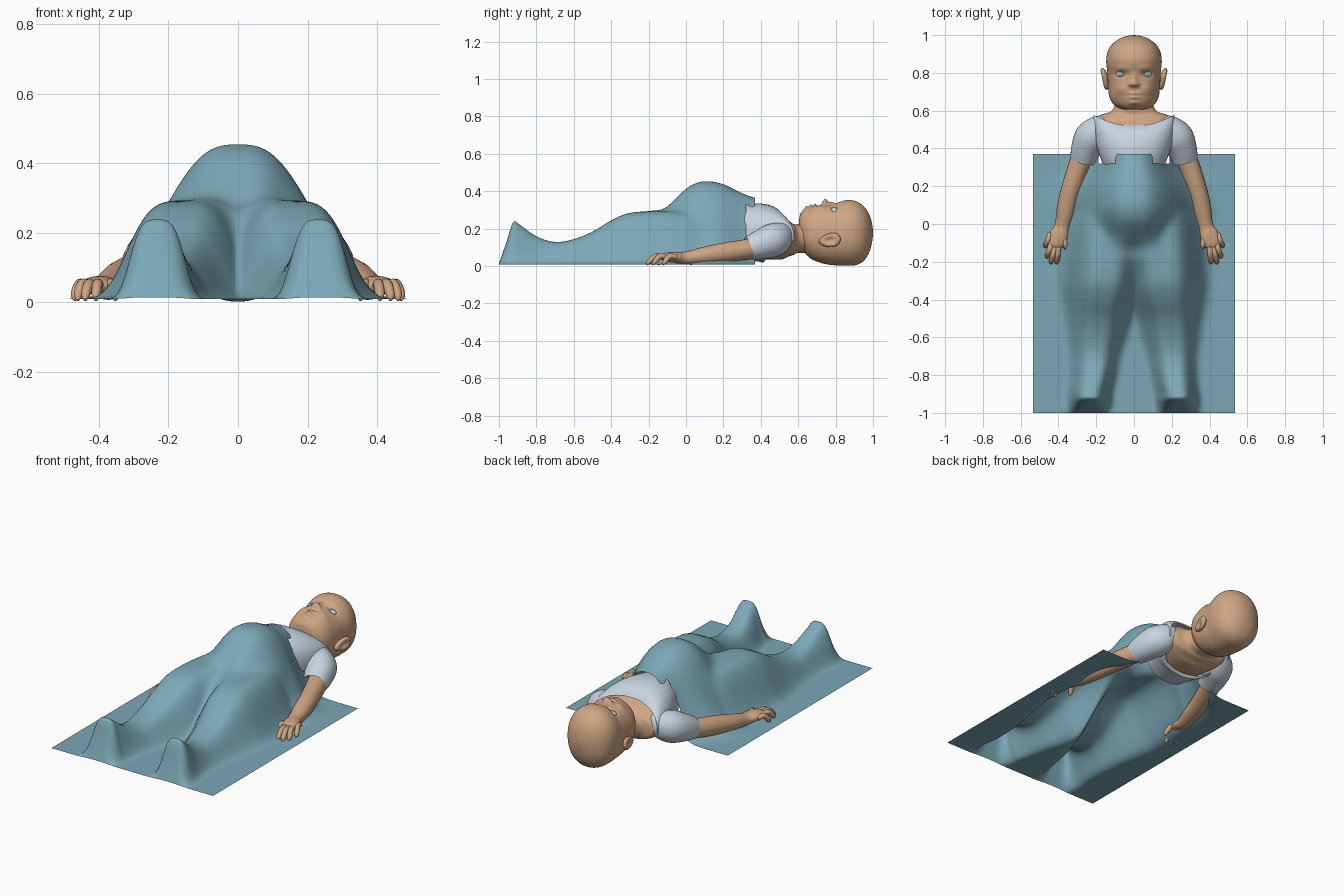
import bpy
import bmesh
import math
from mathutils import Vector

cube = bpy.data.objects.get("Cube")
if cube:
    bpy.data.objects.remove(cube)


def material(name, *colour):
    mat = bpy.data.materials.new(name)
    mat.use_nodes = True
    mat.diffuse_color = (*colour, 1)
    mat.node_tree.nodes["Principled BSDF"].inputs["Base Color"].default_value = (*colour, 1)
    return mat


skin = material("skin", 0.62, 0.38, 0.23)
blanket_blue = material("blanket blue", 0.2, 0.39, 0.47)
shirt_white = material("pale shirt", 0.58, 0.66, 0.75)
eye_white = material("eye white", 0.65, 0.65, 0.65)
iris_blue = material("iris blue", 0.2, 0.45, 0.55)


def finish(name, bm, *mats):
    mesh = bpy.data.meshes.new(name)
    bm.to_mesh(mesh)
    bm.free()
    for mat in mats:
        mesh.materials.append(mat)
    mesh.shade_smooth()
    obj = bpy.data.objects.new(name, mesh)
    bpy.context.collection.objects.link(obj)
    return obj


def refine(rows, steps):
    """Smooth curve through rows of numbers."""
    rows = [Vector(row) for row in rows]
    padded = [rows[0]] + rows + [rows[-1]]
    dense = []
    for a, b, c, d in zip(padded, padded[1:], padded[2:], padded[3:]):
        for i in range(steps):
            t = i / steps
            dense.append(b + (c - a) * (t / 2) + (a * 2 - b * 5 + c * 4 - d) * (t * t / 2)
                         + (b * 3 - a - c * 3 + d) * (t ** 3 / 2))
    return dense + [rows[-1]]


def lookup(dense, y):
    for a, b in zip(dense, dense[1:]):
        if a[0] <= y < b[0]:
            return a.lerp(b, (y - a[0]) / (b[0] - a[0]))
    return dense[0] if y < dense[0][0] else dense[-1]


def bump(offset, half_width, power):
    return math.exp(-math.log(2) * (abs(offset) / half_width) ** power)


def signed_power(value, power):
    return math.copysign(abs(value) ** power, value)


def skin_rings(rings, closed):
    bm = bmesh.new()
    loops = [[bm.verts.new(p) for p in ring] for ring in rings]
    for low, high in zip(loops, loops[1:]):
        for i in range(len(low)):
            j = (i + 1) % len(low)
            bm.faces.new((low[i], low[j], high[j], high[i]))
    if closed:
        bm.faces.new(loops[0])
        bm.faces.new(loops[-1])
    bmesh.ops.recalc_face_normals(bm, faces=bm.faces)
    return bm


def body_loft(rows, steps, sides, power=2, closed=True):
    """Upright sections along y; rows are y, half width, bottom, top."""
    rings = []
    for y, w, low, high in refine(rows, steps):
        ring = []
        for i in range(sides):
            a = math.tau * i / sides
            ring.append((w * signed_power(math.cos(a), 2 / power), y,
                         (low + high) / 2 + (high - low) / 2 * signed_power(math.sin(a), 2 / power)))
        rings.append(ring)
    return skin_rings(rings, closed)


def tube(name, rows, mat, side=1, steps=5, sides=20, closed=True):
    """Limb along a path; rows are x, y, z, half width, half height."""
    dense = refine([r[:3] for r in rows], steps)
    sizes = refine([(r[3], r[4], 0) for r in rows], steps)
    rings = []
    for i, p in enumerate(dense):
        along = (dense[min(i + 1, len(dense) - 1)] - dense[max(i - 1, 0)]).normalized()
        across = along.cross(Vector((0, 0, 1))).normalized()
        up = across.cross(along)
        ring = []
        for k in range(sides):
            a = math.tau * k / sides
            q = p + across * (sizes[i][0] * math.cos(a)) + up * (sizes[i][1] * math.sin(a))
            ring.append((q.x * side, q.y, q.z))
        rings.append(ring)
    return finish(name, skin_rings(rings, closed), mat)


# Blanket: a sheet draped over legs, hips and belly
# rows: y, leg centre, half width, height
legs = refine([(-1, .24, .085, .005), (-.96, .235, .082, .12), (-.925, .232, .08, .224),
               (-.89, .23, .08, .213), (-.8, .215, .085, .15), (-.7, .205, .095, .12),
               (-.6, .195, .11, .135), (-.5, .185, .125, .175), (-.4, .17, .145, .235),
               (-.3, .16, .16, .275), (-.15, .15, .163, .283), (0, .135, .16, .275),
               (.1, .115, .15, .24), (.25, .08, .115, .19), (.38, .04, .1, .19)], 6)
# rows: y, half width, height
belly = refine([(-.42, .15, 0), (-.36, .16, .06), (-.29, .18, .16), (-.2, .18, .24),
                (-.13, .18, .275), (-.07, .18, .335), (0, .2, .403), (.06, .22, .436),
                (.12, .225, .444), (.2, .215, .428), (.3, .18, .38), (.38, .16, .35)], 6)


def drape(x, y):
    _, centre, width, height = lookup(legs, y)
    _, belly_width, belly_height = lookup(belly, y)
    layers = [height * bump(x - centre, width, 3.7), height * bump(x + centre, width, 3.7),
              max(belly_height, 0) * bump(x, belly_width, 2.8)]
    return sum(h ** 7 for h in layers) ** (1 / 7)


bm = bmesh.new()
bmesh.ops.create_grid(bm, x_segments=108, y_segments=138, size=0.5)
for v in bm.verts:
    v.co.x *= 1.07
    v.co.y = v.co.y * 1.37 - 0.315
    v.co.z = 0.009 + drape(v.co.x, v.co.y)
notch = [f for f in bm.faces if f.calc_center_median().y > 0.32
         and 0.1 < abs(f.calc_center_median().x) < 0.19]
bmesh.ops.delete(bm, geom=notch, context='FACES')
finish("blanket", bm, blanket_blue)

# Head, with the face shaped by soft bumps and dents
bm = body_loft([(.605, .04, .16, .25), (.612, .075, .11, .28), (.635, .11, .07, .303),
                (.675, .131, .035, .318), (.74, .138, .012, .325), (.8, .141, .004, .335),
                (.86, .147, .002, .353), (.91, .14, .006, .346), (.95, .117, .027, .32),
                (.98, .078, .075, .276), (.995, .038, .13, .225), (1, .003, .172, .182)],
               9, 128, 2.2)
# x, y, spread in x, spread in y, height
features = [(0, .742, .021, .016, .03), (0, .77, .014, .024, .012), (.02, .738, .01, .01, .012),
            (.067, .793, .028, .016, -.018), (.07, .715, .035, .03, .012),
            (0, .69, .026, .009, .013), (0, .681, .034, .004, -.008),
            (0, .67, .022, .009, .013), (0, .643, .028, .014, .012), (.06, .825, .04, .014, .005)]
for v in bm.verts:
    x, y, z = v.co
    if z > 0.2:
        for fx, fy, sx, sy, amount in features:
            v.co.z += amount * math.exp(-((abs(x) - fx) / sx) ** 2 - ((y - fy) / sy) ** 2)
finish("head", bm, skin)

# Neck, shoulders and upper back
finish("neck_and_shoulders", body_loft(
    [(.36, .16, .035, .25), (.5, .19, .035, .27), (.545, .2, .05, .245), (.575, .182, .06, .225),
     (.598, .12, .07, .225), (.66, .09, .07, .24)], 6, 40, 2.2), skin)

# Shirt body, open at the hem, with a curved neckline cut low at the back
bm = body_loft([(.29, .155, .03, .325), (.37, .185, .025, .335), (.44, .21, .02, .328),
                (.49, .22, .022, .305), (.52, .213, .035, .272)], 6, 48, 2.3, closed=False)
for v in bm.verts:
    rise = max(0, (v.co.y - 0.4) / 0.12)
    back = min(1, max(0, (0.13 - v.co.z) / 0.08))
    v.co.y += rise * (0.05 * (v.co.x / 0.2) ** 2 - 0.1 * back)
finish("shirt_body", bm, shirt_white)


def ball(radius=1.0, segments=32):
    bm = bmesh.new()
    bmesh.ops.create_uvsphere(bm, u_segments=segments, v_segments=segments, radius=radius)
    return bm


fingers = [(.442, -.05, .468, -.125), (.436, -.1, .459, -.18), (.418, -.11, .438, -.21),
           (.4, -.11, .408, -.21), (.375, -.07, .352, -.15)]

for side, label in ((1, "left"), (-1, "right")):
    # Sleeve
    tube(label + "_sleeve", [(.13, .53, .16, .03, .05), (.175, .515, .158, .065, .075),
                             (.222, .465, .138, .088, .09), (.253, .4, .115, .08, .08),
                             (.27, .335, .095, .068, .064)],
         shirt_white, side, sides=32, closed=False)
    # Arm and palm
    tube(label + "_arm", [(.24, .44, .11, .055, .058), (.285, .33, .09, .056, .055),
                          (.335, .18, .068, .052, .053), (.36, .08, .053, .049, .045),
                          (.38, -.01, .042, .04, .034), (.398, -.06, .048, .05, .028),
                          (.415, -.11, .047, .044, .022), (.418, -.135, .04, .018, .008)],
         skin, side)
    # Fingers, curled down to the blanket
    for n, (x, y, tip_x, tip_y) in enumerate(fingers):
        mid_x, mid_y = (x + tip_x) / 2, (y + tip_y) / 2
        tube(f"{label}_finger_{n + 1}", [(x, y, .048, .015, .014), (mid_x, mid_y, .052, .015, .015),
                                         (tip_x, tip_y + .012, .022, .013, .013),
                                         (tip_x, tip_y, .006, .004, .004)],
             skin, side, sides=12)
    # Ear with a hollow in its outer face
    bm = ball()
    for v in bm.verts:
        x, y, z = v.co
        hollow = 0.9 * math.exp(-(y * y + z * z) * 4) if x > 0 else 0
        lobe = 0.8 + 0.2 * y
        v.co = (side * (.155 + .022 * (x - hollow) + .012 * y),
                .768 + .058 * y, .138 + .046 * z * lobe + .006 * y)
    bmesh.ops.recalc_face_normals(bm, faces=bm.faces)
    finish(label + "_ear", bm, skin)
    # Eye, coloured by distance from its middle
    bm = ball()
    for f in bm.faces:
        c = f.calc_center_median()
        f.material_index = 1 if math.hypot(c.x, c.y) < 0.65 else 0
    for v in bm.verts:
        v.co = (side * .067 + v.co.x * .026, .793 + v.co.y * .018, .296 + v.co.z * .018)
    finish(label + "_eye", bm, eye_white, iris_blue)
